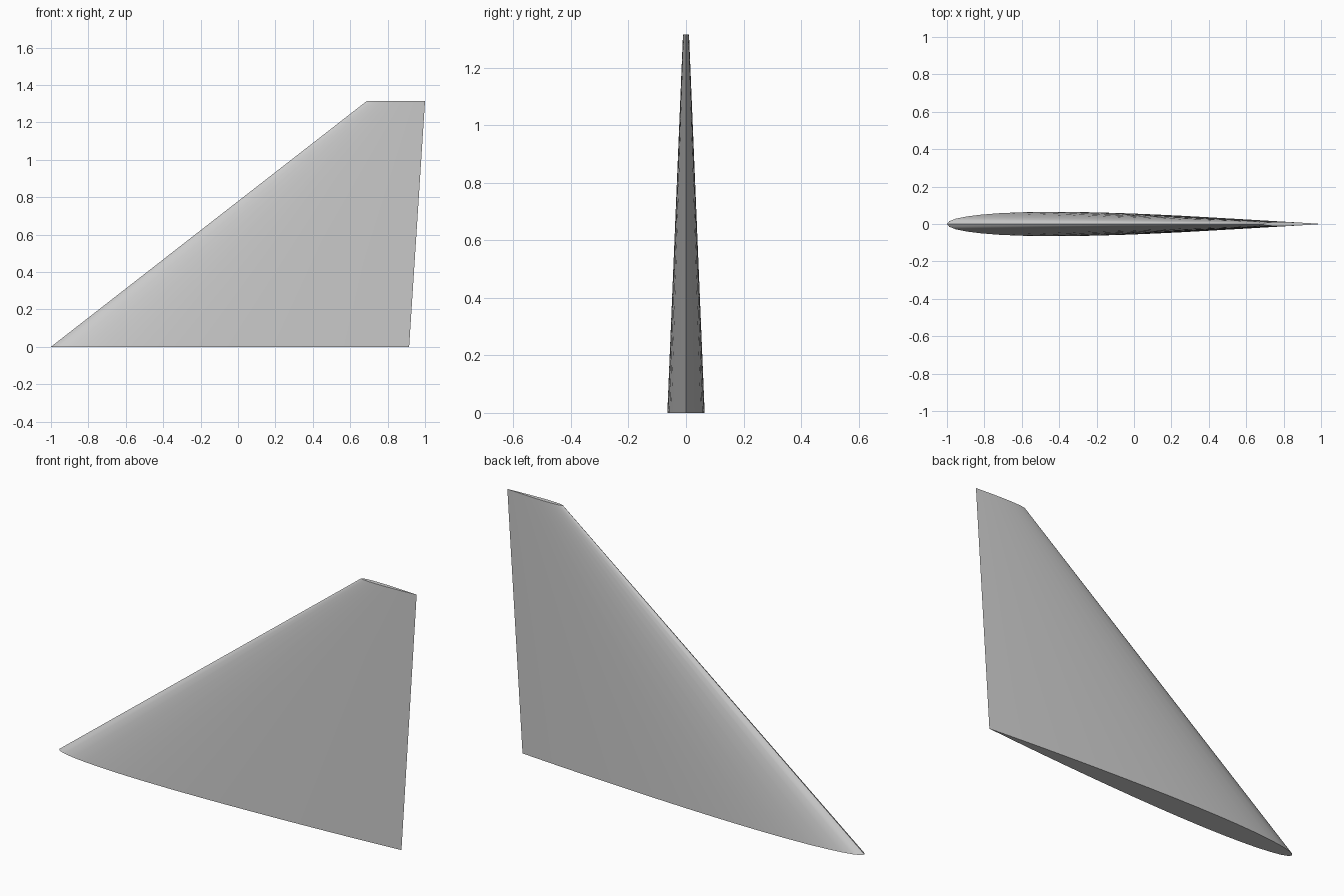
import bpy, bmesh, math

cube = bpy.data.objects.get("Cube")
if cube:
    bpy.data.objects.remove(cube, do_unlink=True)

HEIGHT = 1.315
THICKNESS = 0.068   # section thickness as a share of the chord
STEPS = 20          # stations along the chord


def half_thickness(t):
    """Symmetric aerofoil with a closed trailing edge."""
    return 5 * THICKNESS * (0.2969 * math.sqrt(t) - 0.126 * t - 0.3516 * t**2
                            + 0.2843 * t**3 - 0.1036 * t**4)


def section(bm, lead, trail, z):
    """Closed loop of vertices: front side nose to tail, then back again."""
    chord = trail - lead
    stations = [(1 - math.cos(math.pi * i / STEPS)) / 2 for i in range(STEPS + 1)]
    loop = [(t, -1) for t in stations] + [(t, 1) for t in stations[-2:0:-1]]
    return [bm.verts.new((lead + chord * t, side * chord * half_thickness(t), z))
            for t, side in loop]


# Fin: swept, tapered skin between root and tip sections, with flat caps
bm = bmesh.new()
root = section(bm, -1.0, 0.915, 0.0)
tip = section(bm, 0.69, 1.0, HEIGHT)
for i in range(len(root)):
    j = (i + 1) % len(root)
    bm.faces.new((root[i], root[j], tip[j], tip[i]))
bm.faces.new(root[::-1])
bm.faces.new(tip)
bmesh.ops.recalc_face_normals(bm, faces=bm.faces)
mesh = bpy.data.meshes.new("tail_fin")
bm.to_mesh(mesh)
bm.free()
fin = bpy.data.objects.new("tail_fin", mesh)
bpy.context.collection.objects.link(fin)

# Plain grey finish
grey = bpy.data.materials.new("light_grey")
grey.use_nodes = True
grey.diffuse_color = (0.6, 0.6, 0.6, 1)
grey.node_tree.nodes["Principled BSDF"].inputs["Base Color"].default_value = (0.6, 0.6, 0.6, 1)
mesh.materials.append(grey)

# Smooth skin, crisp caps and trailing edge
bpy.ops.object.select_all(action='DESELECT')
fin.select_set(True)
bpy.context.view_layer.objects.active = fin
bpy.ops.object.shade_smooth_by_angle(angle=math.radians(40))
